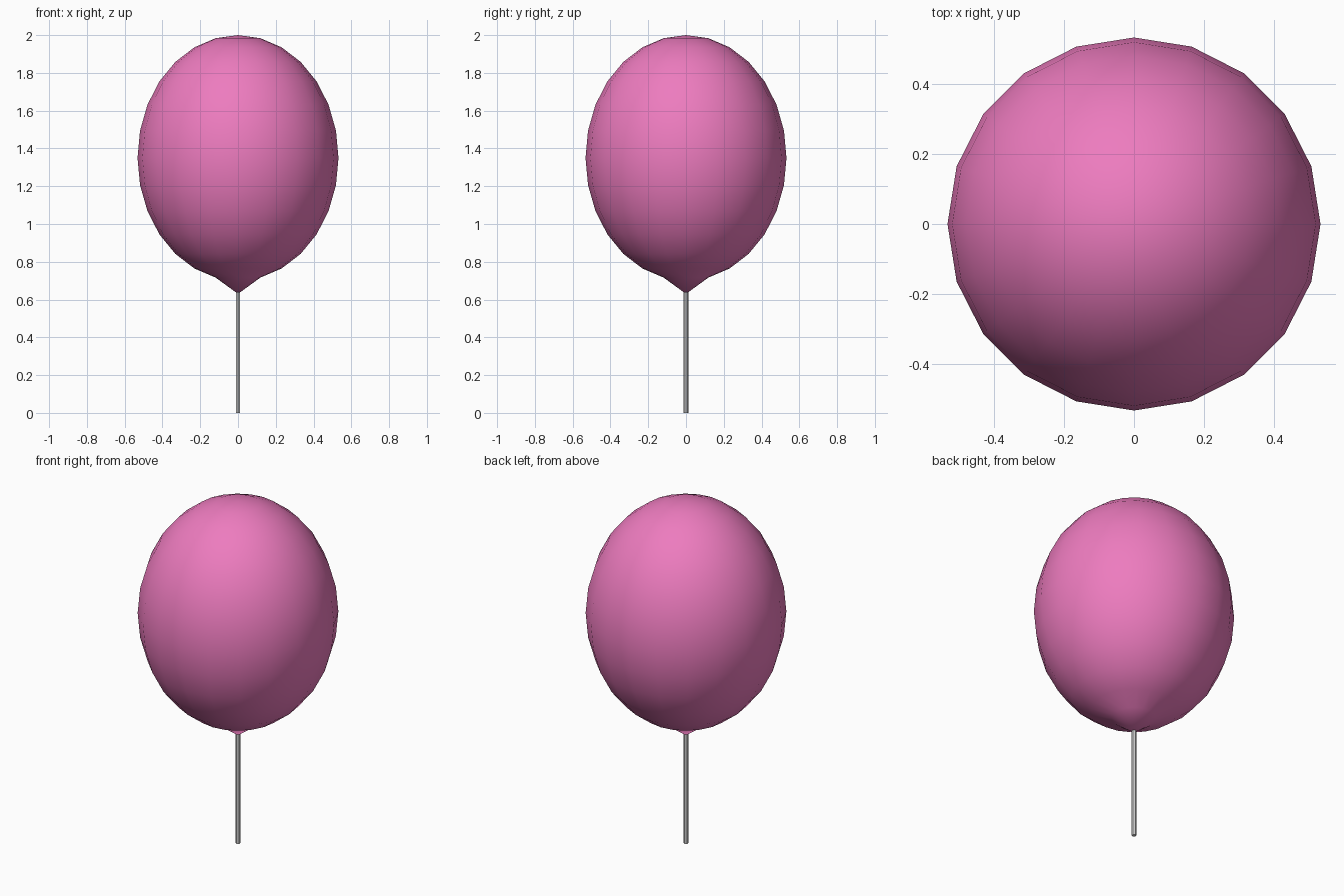
import bpy

if "Cube" in bpy.data.objects:
    bpy.data.objects.remove(bpy.data.objects["Cube"])

# Balloon: stretched sphere with its bottom pole pulled down to a tip
bpy.ops.mesh.primitive_uv_sphere_add(segments=20, ring_count=14, radius=1, location=(0, 0, 0))
balloon = bpy.context.object
balloon.name = "balloon"
for v in balloon.data.vertices:
    is_tip = v.co.z < -0.999
    v.co.x *= 0.532
    v.co.y *= 0.532
    v.co.z = 0.63 if is_tip else 1.35 + 0.65 * v.co.z
bpy.ops.object.shade_smooth()

pink = bpy.data.materials.new("balloon_pink")
pink.diffuse_color = (0.85, 0.2, 0.52, 1)
pink.use_nodes = True
pink.node_tree.nodes["Principled BSDF"].inputs["Base Color"].default_value = pink.diffuse_color
balloon.data.materials.append(pink)

# Stick: thin hexagonal rod up to the tip
bpy.ops.mesh.primitive_cylinder_add(vertices=6, radius=0.013, depth=0.64, location=(0, 0, 0.32))
bpy.context.object.name = "stick"
